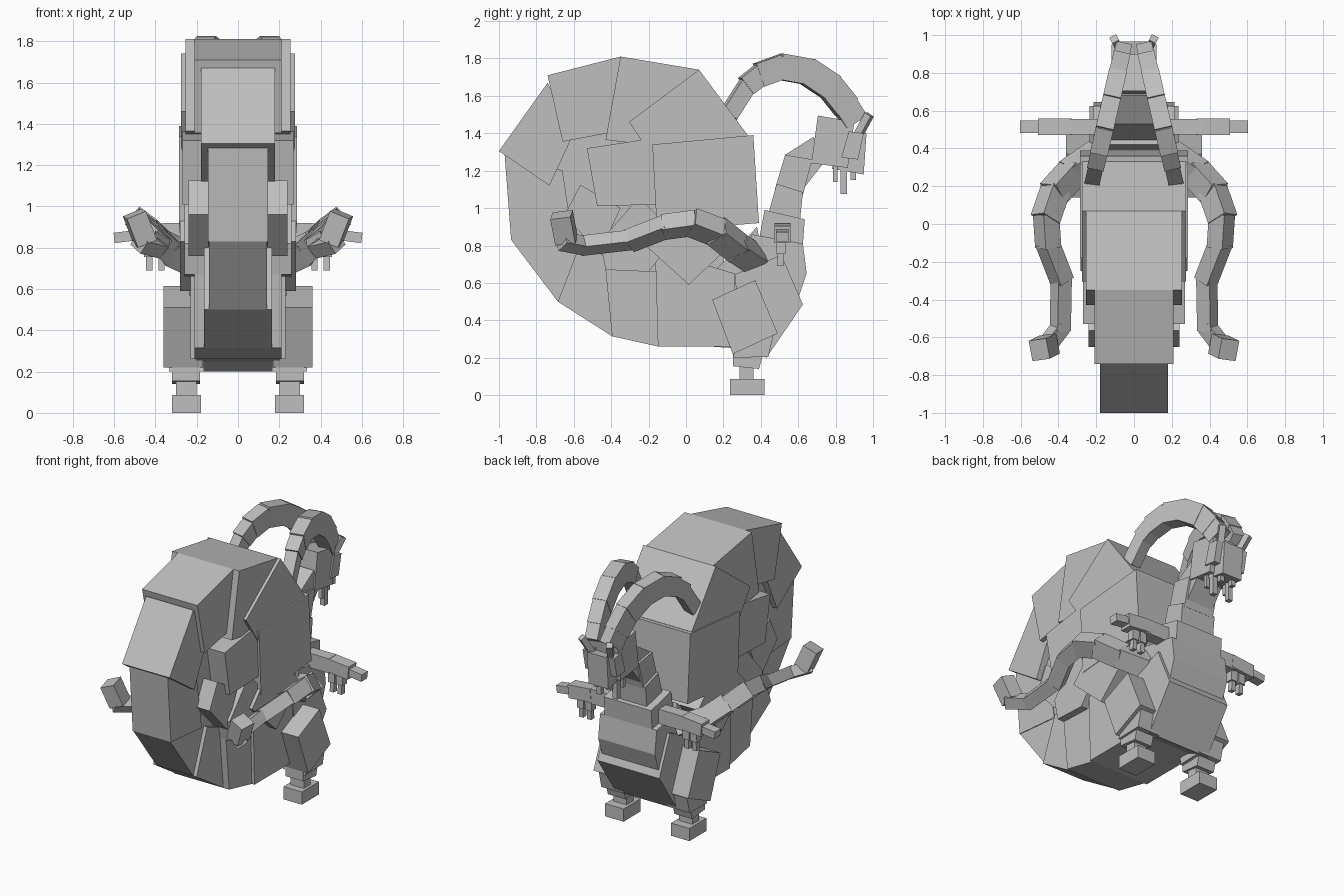
import bpy, bmesh
from mathutils import Vector, Matrix

if bpy.data.objects.get("Cube"):
    bpy.data.objects.remove(bpy.data.objects["Cube"])

grey = bpy.data.materials.new("stone_grey")
grey.use_nodes = True
grey.diffuse_color = (0.52, 0.52, 0.52, 1)
grey.node_tree.nodes["Principled BSDF"].inputs["Base Color"].default_value = (0.52, 0.52, 0.52, 1)


def finish(name, bm):
    bmesh.ops.recalc_face_normals(bm, faces=bm.faces)
    mesh = bpy.data.meshes.new(name)
    bm.to_mesh(mesh)
    bm.free()
    mesh.materials.append(grey)
    obj = bpy.data.objects.new(name, mesh)
    bpy.context.collection.objects.link(obj)
    return obj


def slab(name, profile, x0, x1):
    """Side profile in (y, z), extruded from x0 to x1."""
    bm = bmesh.new()
    face = bm.faces.new([bm.verts.new((x0, y, z)) for y, z in profile])
    new = bmesh.ops.extrude_face_region(bm, geom=[face])["geom"]
    bmesh.ops.translate(bm, vec=(x1 - x0, 0, 0),
                        verts=[v for v in new if isinstance(v, bmesh.types.BMVert)])
    return finish(name, bm)


def plate(name, profile, half):
    return slab(name, profile, -half, half)


def rect(y0, y1, z0, z1):
    return [(y0, z0), (y1, z0), (y1, z1), (y0, z1)]


def chain(name, points, widths, heights, roll, overlap):
    """Row of boxes laid along a path."""
    for i in range(len(points) - 1):
        a, b = Vector(points[i]), Vector(points[i + 1])
        d = (b - a).normalized()
        side = d.cross(Vector((0, 0, 1))).normalized()
        up = side.cross(d)
        frame = Matrix((side, d, up)).transposed().to_4x4()
        spin = Matrix.Rotation(roll, 4, 'Y')
        size = Matrix.Diagonal((widths[i], (b - a).length + overlap, heights[i], 1))
        bm = bmesh.new()
        bmesh.ops.create_cube(bm, size=1,
                              matrix=Matrix.Translation((a + b) / 2) @ frame @ spin @ size)
        finish(f"{name}_{i + 1}", bm)


# Coiled shell, a ring of overlapping blocks
plate("shell_mouth", [(-.18, 1.34), (.36, 1.39), (.39, .92), (-.155, .875)], .285)
plate("shell_mouth_low", [(.015, .59), (.27, .83), (0, 1.1), (-.25, .83)], .282)
plate("shell_top_front", [(-.305, 1.46), (.07, 1.74), (.33, 1.39), (-.06, 1.1)], .275)
plate("shell_top", [(-.35, 1.81), (.07, 1.74), (.02, 1.31), (-.43, 1.365)], .255)
plate("shell_top_back", [(-.74, 1.71), (-.35, 1.81), (-.37, 1.41), (-.66, 1.355)], .21)
plate("shell_back_high", [(-1, 1.305), (-.74, 1.67), (-.6, 1.4), (-.73, 1.12)], .18)
plate("shell_back", [(-.97, 1.29), (-.66, 1.2), (-.6, .8), (-.935, .83)], .145)
plate("shell_back_low", [(-.935, .83), (-.685, .5), (-.35, .67), (-.5, .9)], .14)
plate("shell_under_back", [(-.685, .5), (-.395, .315), (-.25, .67), (-.57, .8)], .165)
plate("shell_under", [(-.395, .315), (-.15, .26), (-.07, .66), (-.43, .67)], .21)
plate("shell_under_front", [(-.15, .26), (.26, .26), (.26, .65), (-.165, .78)], .23)
plate("shell_core", [(-.72, .8), (-.4, .6), (.2, .6), (.2, 1.3), (-.35, 1.5), (-.68, 1.4)], .135)

# Inner whorls standing out of the shell sides
plate("whorl_high", [(-.53, 1.32), (-.165, 1.375), (-.14, 1.02), (-.475, 1.01)], .27)
plate("whorl_low", [(-.65, .96), (-.565, 1.125), (-.35, 1.0), (-.46, .76)], .24)
plate("whorl_under", [(-.46, .82), (-.25, 1.06), (-.05, .85), (-.2, .66), (-.43, .67)], .26)

# Body, neck and head
plate("hip", [(.13, .26), (.14, .65), (.38, .9), (.45, .5), (.42, .24)], .2)
plate("belly", [(.26, .645), (.51, .75), (.625, .485), (.43, .2), (.3, .26)], .235)
plate("chest", [(.35, .86), (.625, .81), (.645, .65), (.595, .5), (.31, .57)], .215)
plate("shoulders", [(.42, .99), (.635, .94), (.62, .74), (.385, .8)], .18)
plate("neck_low", [(.44, .97), (.485, 1.13), (.625, 1.085), (.61, .94)], .13)
plate("neck_mid", [(.475, 1.1), (.53, 1.285), (.675, 1.26), (.625, 1.07)], .115)
plate("neck_high", [(.53, 1.285), (.68, 1.38), (.75, 1.26), (.625, 1.1)], .1)
plate("head", [(.705, 1.495), (.9, 1.46), (.865, 1.215), (.67, 1.24)], .11)
plate("snout", [(.82, 1.38), (.965, 1.4), (.95, 1.18), (.78, 1.21)], .075)

for s, label in ((1, "left"), (-1, "right")):
    # Legs
    slab(label + "_thigh", [(.14, .51), (.37, .615), (.49, .33), (.25, .22)], s * .17, s * .36)
    slab(label + "_knee", [(.25, .2), (.27, .27), (.47, .33), (.44, .205)], s * .165, s * .335)
    slab(label + "_shin", [(.25, .155), (.25, .24), (.41, .21), (.39, .14)], s * .185, s * .32)
    slab(label + "_ankle", rect(.285, .36, .07, .2), s * .2, s * .3)
    slab(label + "_foot", rect(.235, .42, 0, .087), s * .18, s * .32)

    # Small arms with hanging fingers
    slab(label + "_upper_arm", rect(.475, .555, .82, .92), s * .08, s * .36)
    chain(label + "_forearm", [(s * .34, .515, .875), (s * .5, .515, .86), (s * .595, .515, .848)],
          [.085, .065], [.09, .05], 0, .01)
    for k, x in enumerate((.37, .43)):
        chain(f"{label}_finger_{k + 1}", [(s * x, .51, .84), (s * x, .508, .76), (s * x, .505, .695)],
              [.05, .03], [.05, .035], 0, .01)

    # Long trailing tentacles
    path = [(.2, .36, .73), (.33, .27, .79), (.42, .17, .87), (.465, .04, .92),
            (.455, -.11, .9), (.385, -.29, .83), (.39, -.55, .8), (.47, -.655, .82)]
    chain(label + "_tentacle", [(s * x, y, z) for x, y, z in path],
          [.13, .13, .12, .1, .095, .085, .08], [.12, .12, .11, .1, .09, .075, .07], s * .6, .03)
    chain(label + "_tentacle_tip", [(s * .45, -.64, .83), (s * .5, -.665, .96)],
          [.11], [.1], s * .3, .01)

    # Arched horns sweeping back over the neck
    arch = [(.9, 1.47), (.85, 1.55), (.77, 1.65), (.65, 1.73), (.51, 1.755),
            (.4, 1.715), (.33, 1.66), (.235, 1.51)]
    chain(label + "_horn", [(s * (.06 + .23 * (.92 - y)), y, z) for y, z in arch],
          [.085, .09, .095, .095, .095, .09, .08],
          [.13, .14, .145, .14, .13, .11, .09], 0, .025)

    # Ears, ear spikes and fangs
    slab(label + "_ear", [(.87, 1.41), (.95, 1.4), (.92, 1.26), (.83, 1.27)], s * .06, s * .12)
    chain(label + "_ear_spike", [(s * .075, .92, 1.39), (s * .105, .98, 1.5)], [.04], [.04], 0, 0)
    slab(label + "_front_fang", rect(.88, .91, 1.15, 1.21), s * .03, s * .06)
    slab(label + "_rear_fang", rect(.825, .86, 1.075, 1.23), s * .045, s * .08)
    slab(label + "_cheek_fang", rect(.785, .81, 1.14, 1.23), s * .06, s * .09)
